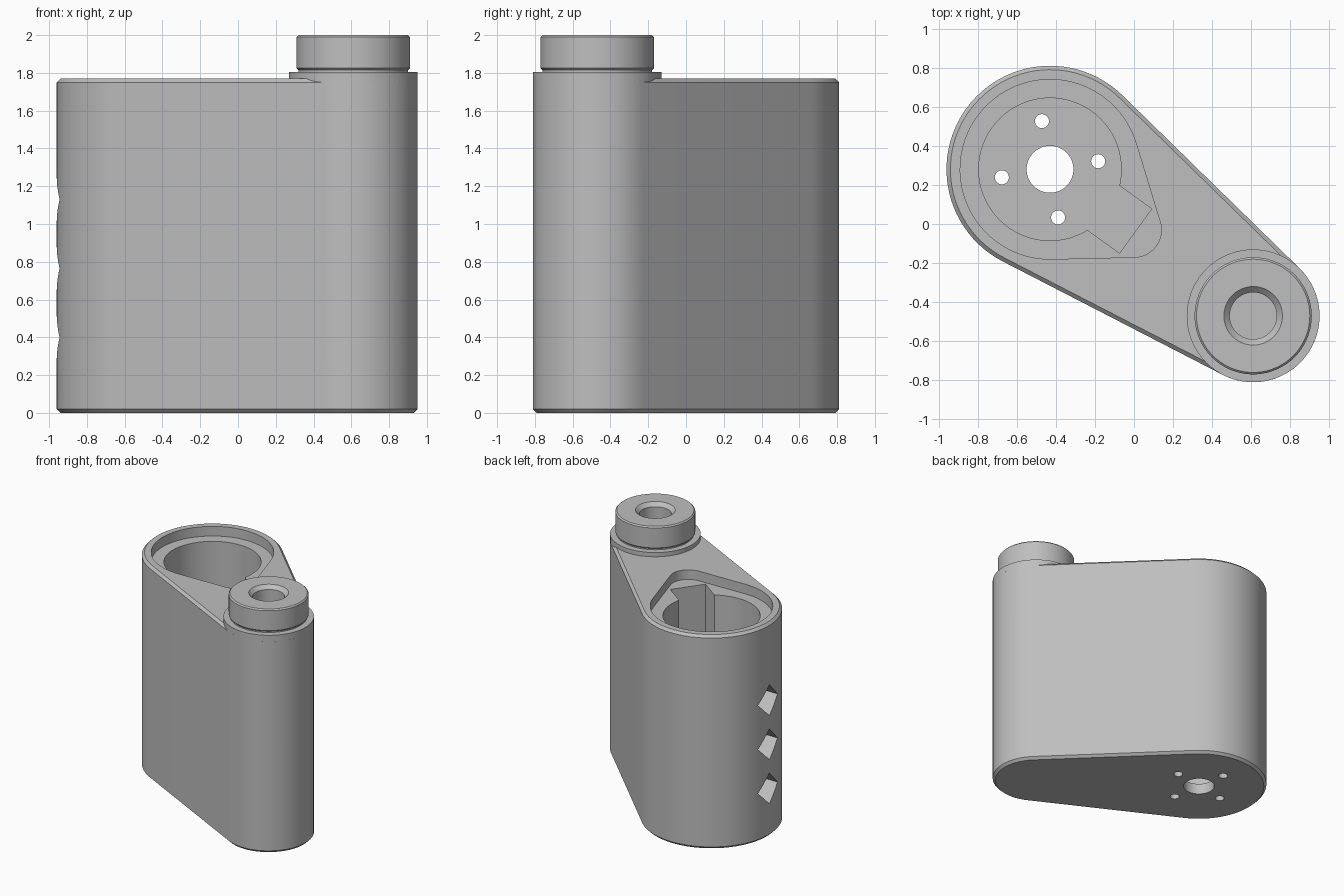
import bpy, bmesh, math
from mathutils import Matrix

if "Cube" in bpy.data.objects:
    bpy.data.objects.remove(bpy.data.objects["Cube"])

BIG, SMALL = (-0.43, 0.28), (0.61, -0.47)   # bore axis, spigot axis
AIM = math.atan2(SMALL[1] - BIG[1], SMALL[0] - BIG[0])

grey = bpy.data.materials.new("grey")
grey.diffuse_color = (0.52, 0.52, 0.52, 1)
grey.use_nodes = True
grey.node_tree.nodes["Principled BSDF"].inputs["Base Color"].default_value = grey.diffuse_color


def finish(name, bm):
    bmesh.ops.recalc_face_normals(bm, faces=bm.faces)
    me = bpy.data.meshes.new(name)
    bm.to_mesh(me)
    bm.free()
    me.materials.append(grey)
    ob = bpy.data.objects.new(name, me)
    bpy.context.collection.objects.link(ob)
    return ob


def hull(c1, r1, c2, r2, n=48):
    """Outline of two circles joined by their common tangents."""
    dx, dy = c2[0] - c1[0], c2[1] - c1[1]
    a, b = math.atan2(dy, dx), math.acos((r1 - r2) / math.hypot(dx, dy))
    pts = []
    for c, r, start, sweep in ((c1, r1, a + b, 2 * math.pi - 2 * b), (c2, r2, a - b, 2 * b)):
        for i in range(n + 1):
            t = start + sweep * i / n
            pts.append((c[0] + r * math.cos(t), c[1] + r * math.sin(t)))
    return pts


def loft(name, rings):
    """Solid through stacked outlines: [(points, z), ...]."""
    bm = bmesh.new()
    loops = [[bm.verts.new((x, y, z)) for x, y in pts] for pts, z in rings]
    n = len(loops[0])
    for lo, hi in zip(loops, loops[1:]):
        for i in range(n):
            j = (i + 1) % n
            bm.faces.new((lo[i], lo[j], hi[j], hi[i]))
    bm.faces.new(loops[0][::-1])
    bm.faces.new(loops[-1])
    return finish(name, bm)


def turned(name, centre, profile, n=72):
    """Round solid from (radius, z) steps."""
    ring = [(math.cos(2 * math.pi * i / n), math.sin(2 * math.pi * i / n)) for i in range(n)]
    return loft(name, [([(centre[0] + r * x, centre[1] + r * y) for x, y in ring], z)
                       for r, z in profile])


def box(name, matrix):
    bm = bmesh.new()
    bmesh.ops.create_cube(bm, size=1, matrix=matrix)
    return finish(name, bm)


def combine(target, other, op):
    mod = target.modifiers.new(op.lower(), 'BOOLEAN')
    mod.operation, mod.solver, mod.object = op, 'EXACT', other
    bpy.context.view_layer.objects.active = target
    bpy.ops.object.modifier_apply(modifier=mod.name)
    bpy.data.objects.remove(other)


# Main body with chamfered top and bottom edges
inner, outer = hull(BIG, 0.51, SMALL, 0.32), hull(BIG, 0.53, SMALL, 0.34)
body = loft("body", [(inner, 0), (outer, 0.02), (outer, 1.75), (inner, 1.77)])

# Raised pad and spigot
combine(body, turned("pad", SMALL, [(0.34, 1.75), (0.34, 1.805)]), 'UNION')
combine(body, turned("spigot", SMALL, [(0.29, 1.78), (0.29, 1.815), (0.30, 1.825),
                                       (0.30, 1.99), (0.29, 2.0)]), 'UNION')
combine(body, turned("spigot_hole", SMALL, [(0.12, 1.5), (0.12, 1.97), (0.15, 2.0),
                                            (0.15, 2.1)], 48), 'DIFFERENCE')

# Pear-shaped lid recess, bore and side slot
recess = hull(BIG, 0.46, (0.0, -0.03), 0.14)
combine(body, loft("recess", [(recess, 1.69), (recess, 1.9)]), 'DIFFERENCE')
combine(body, turned("bore", BIG, [(0.365, 0.09), (0.365, 1.8)]), 'DIFFERENCE')
slot = (Matrix.Translation((*BIG, 0)) @ Matrix.Rotation(AIM, 4, 'Z')
        @ Matrix.Translation((0.39, 0, 0.945)) @ Matrix.Diagonal((0.30, 0.28, 1.71, 1)))
combine(body, box("slot", slot), 'DIFFERENCE')

# Shaft hole and four screw holes through the floor
combine(body, turned("shaft_hole", BIG, [(0.12, -0.1), (0.12, 0.3)], 48), 'DIFFERENCE')
for k in range(4):
    t = math.radians(9.5 + 90 * k)
    c = (BIG[0] + 0.25 * math.cos(t), BIG[1] + 0.25 * math.sin(t))
    combine(body, turned("screw_hole", c, [(0.036, -0.1), (0.036, 0.3)], 24), 'DIFFERENCE')

# Three diamond vents through the side wall
for z in (0.40, 0.765, 1.13):
    vent = (Matrix.Translation((-0.90, BIG[1], z)) @ Matrix.Rotation(math.pi / 4, 4, 'X')
            @ Matrix.Diagonal((0.36, 0.18, 0.18, 1)))
    combine(body, box("vent", vent), 'DIFFERENCE')

bpy.ops.object.select_all(action='DESELECT')
body.select_set(True)
bpy.context.view_layer.objects.active = body
bpy.ops.object.shade_smooth_by_angle(angle=math.radians(25))
